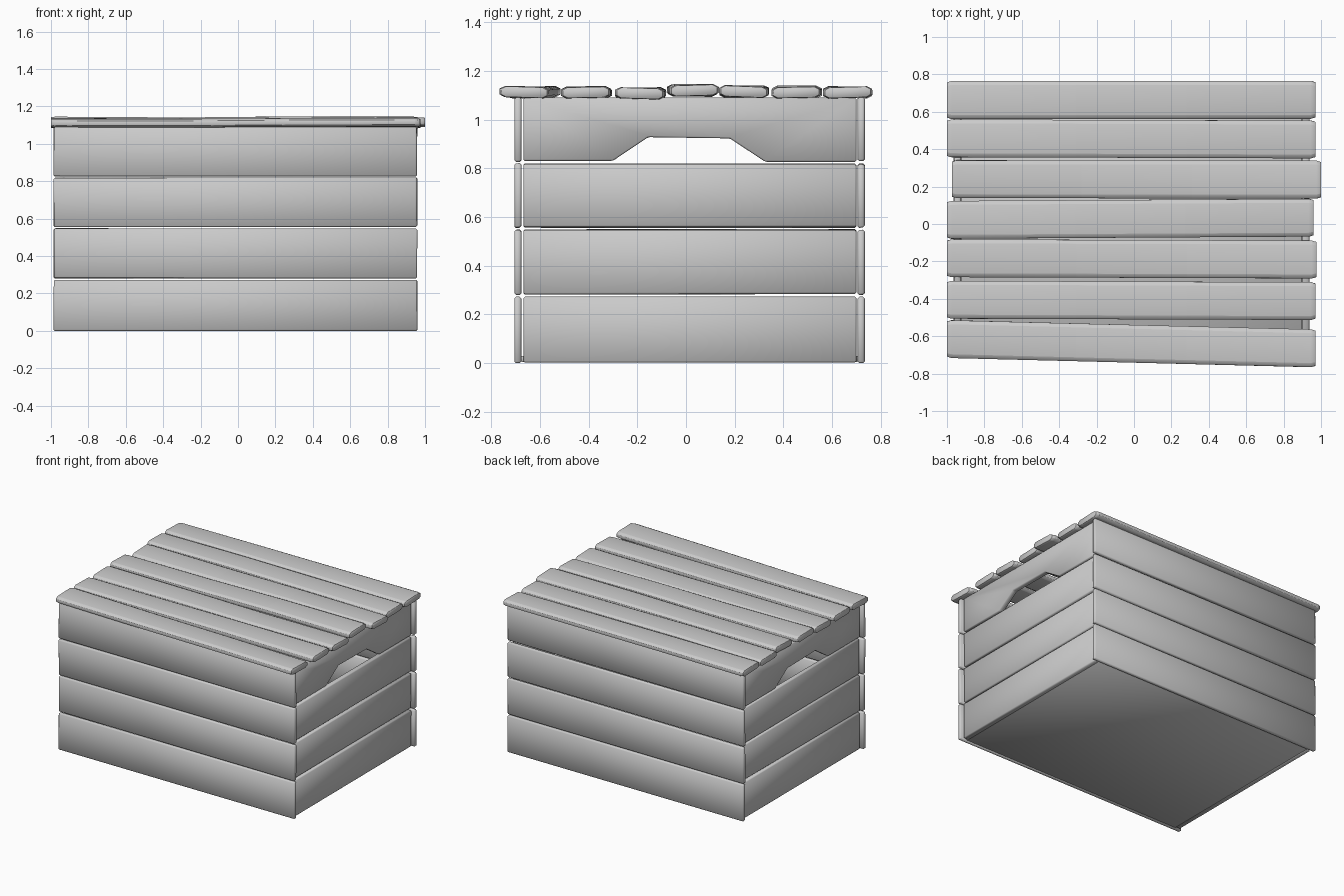
import bpy, bmesh, math, random
from mathutils import Vector, Matrix

if "Cube" in bpy.data.objects:
    bpy.data.objects.remove(bpy.data.objects["Cube"])

random.seed(4)


def finish(bm, name, bevel):
    # chamfer the rim, then shade smooth for the soft hand-hewn look
    bmesh.ops.bevel(bm, geom=bm.edges[:], offset=bevel, segments=1,
                    affect='EDGES', clamp_overlap=True)
    bmesh.ops.recalc_face_normals(bm, faces=bm.faces[:])
    for f in bm.faces:
        f.smooth = True
    me = bpy.data.meshes.new(name)
    bm.to_mesh(me)
    bm.free()
    ob = bpy.data.objects.new(name, me)
    bpy.context.collection.objects.link(ob)
    return ob


def plank(name, lo, hi, bevel=0.007, jitter=0.003):
    lo, hi = Vector(lo), Vector(hi)
    bm = bmesh.new()
    bmesh.ops.create_cube(bm, size=1)
    for v in bm.verts:
        v.co = Vector([(lo[i] + hi[i]) / 2 + v.co[i] * (hi[i] - lo[i]) for i in range(3)])
        v.co.x += random.uniform(-jitter, jitter)
        v.co.z += random.uniform(-jitter, jitter) * (lo.z > 0.01)
    return finish(bm, name, bevel)


rows = [(0.0, 0.273), (0.281, 0.548), (0.556, 0.819), (0.829, 1.092)]

# front and back walls
for i, (z0, z1) in enumerate(rows):
    plank(f"front_plank_{i+1}", (-0.985, -0.705, z0), (0.958, -0.676, z1))
    plank(f"back_plank_{i+1}", (-0.985, 0.705, z0), (0.958, 0.734, z1))

# side walls; the top plank has a hand hole cut from its lower edge
for side, x0, x1 in (("left", -0.962, -0.925), ("right", 0.897, 0.937)):
    for i, (z0, z1) in enumerate(rows[:3]):
        plank(f"{side}_plank_{i+1}", (x0, -0.668, z0 + 0.002), (x1, 0.7, z1))
    outline = [(-0.668, 0.831), (-0.3, 0.831), (-0.155, 0.928), (0.18, 0.923),
               (0.325, 0.827), (0.7, 0.827), (0.7, 1.09), (-0.668, 1.09)]
    bm = bmesh.new()
    face = bm.faces.new([bm.verts.new((x0, y, z)) for y, z in outline])
    ext = bmesh.ops.extrude_face_region(bm, geom=[face])
    moved = [g for g in ext["geom"] if isinstance(g, bmesh.types.BMVert)]
    bmesh.ops.translate(bm, vec=(x1 - x0, 0, 0), verts=moved)
    finish(bm, f"{side}_handle_plank", 0.006)

# floor
plank("floor", (-0.935, -0.678, 0.004), (0.91, 0.707, 0.03), 0.004, 0)

# lid slats: x range, y at left end, y at right end, centre height, roll
slats = [(-1.0, 0.97, -0.615, -0.665, 1.113, 0.03),
         (-1.0, 0.97, -0.405, -0.412, 1.112, -0.02),
         (-1.0, 0.975, -0.183, -0.19, 1.108, 0.03),
         (-1.0, 0.96, 0.022, 0.034, 1.120, -0.03),
         (-0.972, 1.0, 0.24, 0.237, 1.115, 0.04),
         (-1.0, 0.97, 0.458, 0.452, 1.112, -0.02),
         (-1.0, 0.97, 0.663, 0.664, 1.112, -0.03)]
for i, (x0, x1, yl, yr, zc, roll) in enumerate(slats):
    bm = bmesh.new()
    # lofted chamfered profile, warped slightly along its length
    prof = [(-0.101, -0.012), (-0.08, -0.023), (0.08, -0.023), (0.101, -0.012),
            (0.101, 0.012), (0.08, 0.023), (-0.08, 0.023), (-0.101, 0.012)]
    rings = []
    for t, s in ((0, 0.93), (0.012, 1), (0.35, 1), (0.65, 1), (0.988, 1), (1, 0.93)):
        warp = random.uniform(-0.005, 0.005) if 0.1 < t < 0.9 else 0
        rot = Matrix.Rotation(roll * (1 - 2 * t), 2)
        ring = []
        for y, z in prof:
            p = rot @ Vector((y * s, z * s))
            ring.append(bm.verts.new((x0 + (x1 - x0) * t,
                                      yl + (yr - yl) * t + p.x, zc + warp + p.y)))
        rings.append(ring)
    for a, b in zip(rings, rings[1:]):
        for k in range(8):
            bm.faces.new((a[k], a[(k + 1) % 8], b[(k + 1) % 8], b[k]))
    bm.faces.new(rings[0])
    bm.faces.new(rings[-1])
    finish(bm, f"lid_slat_{i+1}", 0.0001)
